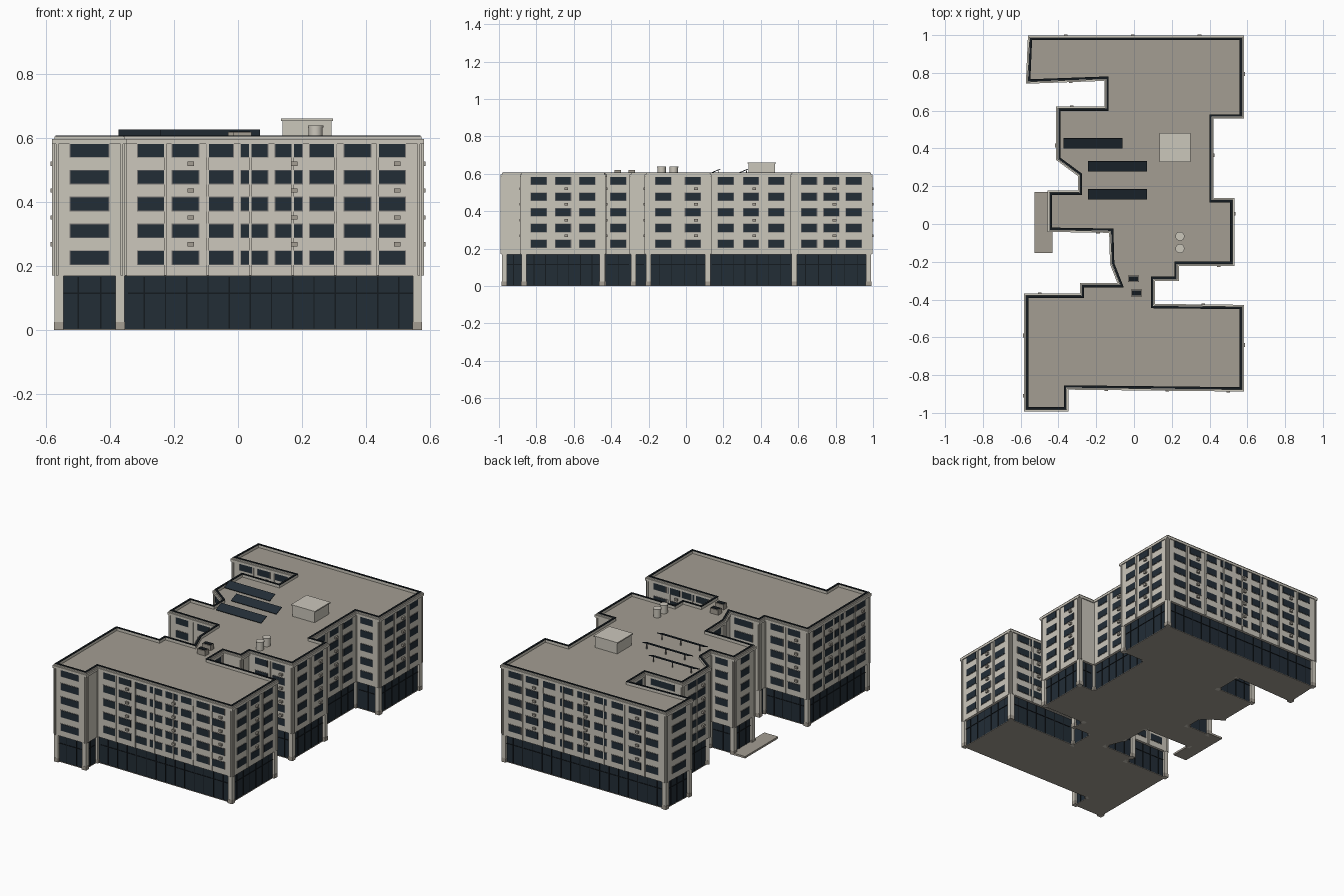
import bpy, bmesh
from math import floor, radians
from mathutils import Vector, Matrix

if "Cube" in bpy.data.objects:
    bpy.data.objects.remove(bpy.data.objects["Cube"])


def material(name, rgb):
    mat = bpy.data.materials.new(name)
    mat.use_nodes = True
    colour = (*rgb, 1)
    mat.diffuse_color = colour
    mat.node_tree.nodes["Principled BSDF"].inputs["Base Color"].default_value = colour
    return mat


WALL = material("pale concrete", (.60, .57, .50))
ROOF = material("warm grey roofing", (.37, .34, .29))
GLASS = material("dark blue glass", (.016, .026, .037))
FRAME = material("grey frame", (.2, .19, .18))
BLACK = material("black metal", (.007, .01, .013))

# Building footprint, anticlockwise from the front left wing
OUTLINE = [Vector(p) for p in (
    (-.57, -.98), (-.36, -.98), (-.36, -.865), (.57, -.875), (.57, -.44),
    (.1, -.435), (.1, -.29), (.225, -.29), (.225, -.21), (.52, -.21),
    (.52, .125), (.41, .125), (.41, .57), (.57, .57), (.57, .985),
    (-.55, .985), (-.56, .755), (-.145, .77), (-.145, .61), (-.4, .61),
    (-.4, .345), (-.285, .26), (-.285, .165), (-.445, .165), (-.445, -.03),
    (-.12, -.035), (-.115, -.21), (-.07, -.325), (-.275, -.325),
    (-.275, -.38), (-.57, -.38))]
COUNT = len(OUTLINE)
BASE_TOP, EAVES, ROOF_Z = .17, .59, .588
UP = Vector((0, 0, 1))


def finish(name, bm, mat):
    bmesh.ops.recalc_face_normals(bm, faces=bm.faces)
    mesh = bpy.data.meshes.new(name)
    bm.to_mesh(mesh)
    bm.free()
    mesh.materials.append(mat)
    obj = bpy.data.objects.new(name, mesh)
    bpy.context.collection.objects.link(obj)
    return obj


def normal_of(a, b):
    d = (b - a).normalized()
    return Vector((d.y, -d.x))


def offset(amount):
    """Footprint grown outwards by amount, with mitred corners."""
    result = []
    for i, p in enumerate(OUTLINE):
        n = normal_of(OUTLINE[i - 1], p)
        m = normal_of(p, OUTLINE[(i + 1) % COUNT])
        result.append(p + (n + m) * amount / (1 + n.dot(m)))
    return result


def prism(name, amount, z0, z1, mat):
    bm = bmesh.new()
    low, high = [[bm.verts.new((*p, z)) for p in offset(amount)] for z in (z0, z1)]
    bm.faces.new(low)
    bm.faces.new(high)
    for i in range(COUNT):
        bm.faces.new((low[i - 1], low[i], high[i], high[i - 1]))
    return finish(name, bm, mat)


def ring(name, outer, inner, z0, z1, mat):
    bm = bmesh.new()
    loops = [[bm.verts.new((*p, z)) for p in offset(a)]
             for a, z in ((outer, z0), (outer, z1), (inner, z1), (inner, z0))]
    for k in range(4):
        a, b = loops[k - 1], loops[k]
        for i in range(COUNT):
            bm.faces.new((a[i - 1], a[i], b[i], b[i - 1]))
    return finish(name, bm, mat)


def box(bm, centre, size, along=Vector((1, 0)), tilt=0):
    d = along.to_3d()
    axes = Matrix((d, UP.cross(d), UP)).transposed().to_4x4()
    bmesh.ops.create_cube(bm, size=1, matrix=Matrix.Translation(centre) @ axes
                          @ Matrix.Rotation(tilt, 4, "X") @ Matrix.Diagonal((*size, 1)))


def single_box(name, centre, size, mat, tilt=0):
    bm = bmesh.new()
    box(bm, centre, size, tilt=tilt)
    return finish(name, bm, mat)


# Main masses
prism("floor_plate", -.006, 0, .003, ROOF)
prism("ground_floor_glazing", -.009, .003, BASE_TOP, GLASS)
prism("upper_floors", .006, BASE_TOP - .002, ROOF_Z - .003, WALL)
prism("roof_deck", -.004, ROOF_Z - .004, ROOF_Z, ROOF)
ring("cornice", .012, -.01, ROOF_Z - .006, EAVES + .007, WALL)
ring("parapet", .005, -.01, EAVES, .605, WALL)
ring("parapet_coping", .001, -.011, .604, .608, BLACK)

# Repeated facade parts, gathered wall by wall
parts = {name: bmesh.new() for name in (
    "window_frames", "window_panes", "pilasters", "air_units",
    "mullions", "columns", "column_feet")}

for i, a in enumerate(OUTLINE):
    b = OUTLINE[(i + 1) % COUNT]
    length = (b - a).length
    d, n = (b - a).normalized(), normal_of(a, b)

    def put(part, along, out, z, size):
        spot = a + d * along + n * out
        box(parts[part], (*spot, z), size, d)

    # Ground floor columns at the corners
    inward = (n + normal_of(OUTLINE[i - 1], a)) * -.009
    spot = a + inward
    box(parts["columns"], (*spot, BASE_TOP / 2), (.028, .028, BASE_TOP), d)
    box(parts["column_feet"], (*spot, .012), (.03, .03, .024), d)

    # Ground floor mullions
    bays = max(1, round(length / .065))
    for k in range(1, bays):
        put("mullions", length * k / bays, -.009, BASE_TOP / 2, (.004, .006, BASE_TOP - .01))
    put("mullions", length / 2, -.009, .115, (length - .03, .006, .004))

    # Pilasters at the wall ends and between bays
    bays = max(1, floor(length / .13))
    for k in range(bays + 1):
        along = min(max(length * k / bays, .004), length - .004)
        put("pilasters", along, .007, (BASE_TOP + EAVES) / 2, (.008, .01, EAVES - BASE_TOP))

    # Five rows of windows
    if length < .14:
        continue
    windows = max(1, floor(length / .116))
    width = .12 if windows == 1 and length > .2 else .082
    for k in range(windows):
        margin = .088
        along = length / 2 if windows == 1 else (
            margin + (length - 2 * margin) * k / (windows - 1))
        for row in range(5):
            z = .226 + row * .084
            put("window_frames", along, .006, z, (width + .006, .004, .046))
            put("window_panes", along, .006, z, (width, .007, .041))
            if k % 3 == 1 and row < 4:
                put("air_units", along + .017, .01, z + .042, (.02, .014, .013))

colours = {"window_frames": FRAME, "window_panes": GLASS, "pilasters": WALL,
           "air_units": ROOF, "mullions": BLACK, "columns": WALL, "column_feet": ROOF}
for name, bm in parts.items():
    finish(name, bm, colours[name])

# Entrance paving
single_box("entrance_paving", (-.478, .008, .006), (.095, .325, .012), ROOF)

# Tilted solar panels on short legs
for k, (x, y) in enumerate(((-.218, .427), (-.087, .305), (-.087, .157))):
    single_box(f"solar_panel_{k}", (x, y, .614), (.313, .058, .004), GLASS, radians(23))
    legs = bmesh.new()
    for side in (-.13, 0, .13):
        box(legs, (x + side, y + .018, .603), (.005, .005, .03))
    finish(f"panel_legs_{k}", legs, FRAME)

# Stair housing with an overhanging lid
single_box("stair_housing", (.216, .405, .62), (.152, .142, .07), WALL)
single_box("stair_housing_lid", (.216, .405, .658), (.164, .154, .007), WALL)

# Water tanks
for k, y in enumerate((-.065, -.13)):
    bm = bmesh.new()
    for radius, z0, z1 in ((.022, ROOF_Z, .636), (.024, .634, .64)):
        bmesh.ops.create_cone(bm, cap_ends=True, segments=20, radius1=radius, radius2=radius,
                              depth=z1 - z0, matrix=Matrix.Translation((.243, y, (z0 + z1) / 2)))
    tank = finish(f"water_tank_{k}", bm, WALL)
    bpy.ops.object.select_all(action="DESELECT")
    tank.select_set(True)
    bpy.context.view_layer.objects.active = tank
    bpy.ops.object.shade_smooth_by_angle()

# Rooftop cooling units
for k, (x, y) in enumerate(((-.002, -.29), (.014, -.365))):
    single_box(f"cooling_unit_{k}", (x, y, .603), (.058, .036, .032), ROOF)
    single_box(f"cooling_grille_{k}", (x, y, .62), (.048, .026, .003), BLACK)
